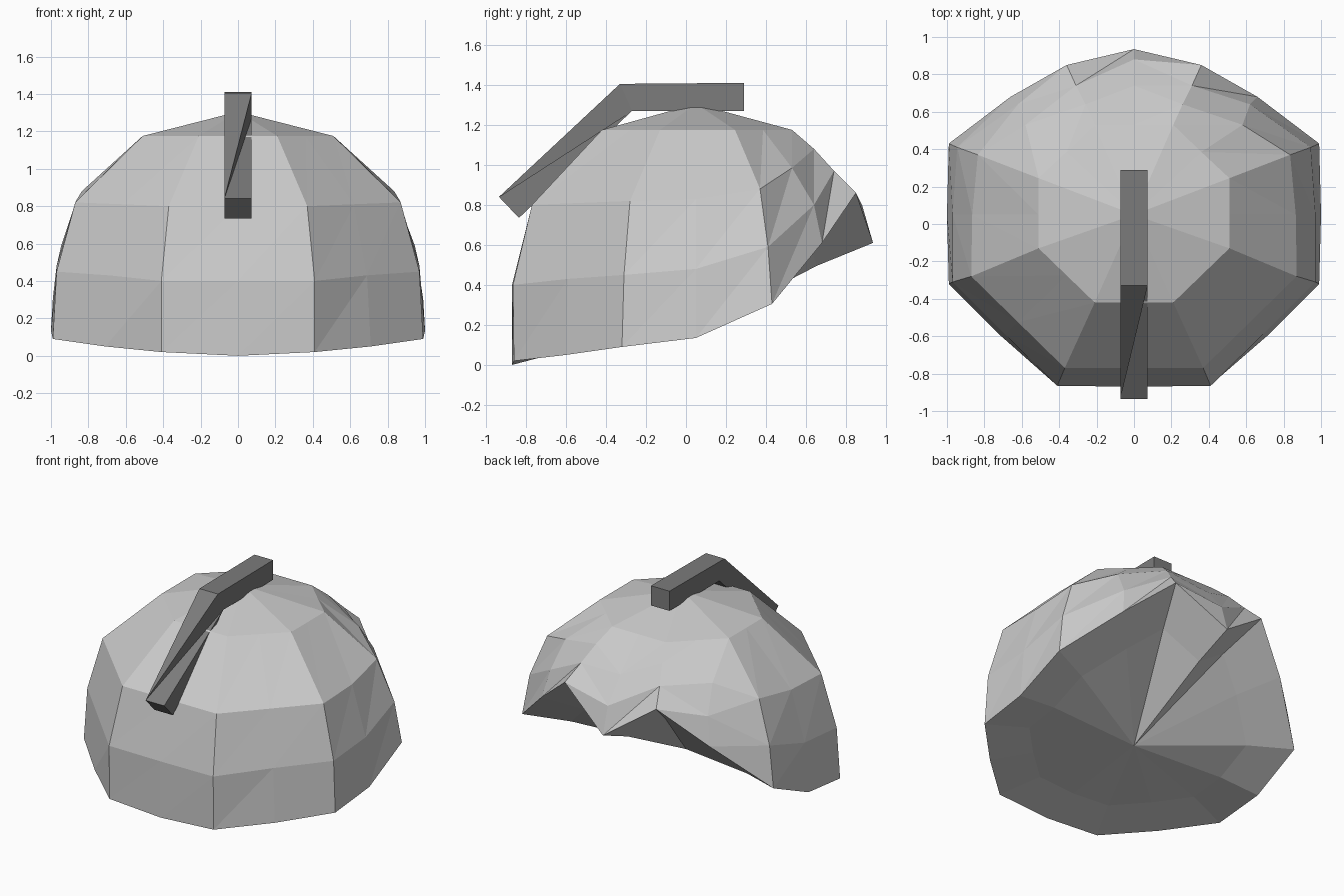
import bpy, bmesh
from mathutils import Vector

if "Cube" in bpy.data.objects:
    bpy.data.objects.remove(bpy.data.objects["Cube"])


def finish(bm, name):
    bmesh.ops.recalc_face_normals(bm, faces=bm.faces[:])
    me = bpy.data.meshes.new(name)
    bm.to_mesh(me)
    bm.free()
    ob = bpy.data.objects.new(name, me)
    bpy.context.collection.objects.link(ob)
    return ob


# Half rings of the dome, front centre to back centre on the +x side
rings = [
    [(0, -.42, 1.175), (.21, -.42, 1.175), (.36, -.275, 1.175), (.51, -.13, 1.175), (.51, .05, 1.175),
     (.51, .245, 1.175), (.36, .385, 1.175), (.21, .53, 1.175), (0, .53, 1.175)],
    [(0, -.77, .8), (.37, -.77, .8), (.62, -.525, .81), (.87, -.28, .82), (.865, .05, .83),
     (.835, .37, .88), (.58, .53, .985), (.26, .64, 1.08), (0, .74, .97)],
    [(0, -.87, .4), (.41, -.865, .4), (.69, -.59, .43), (.97, -.31, .45), (.97, .05, .48),
     (.945, .41, .59), (.62, .64, .8), (.31, .74, .97), (0, .88, .8)],
    [(0, -.87, 0), (.41, -.86, .02), (.71, -.6, .05), (.99, -.32, .09), (1, .05, .135),
     (.99, .43, .305), (.66, .68, .61), (.36, .85, .86), (0, .935, .61)],
]
APEX = Vector((0, .05, 1.305))
BASE = Vector((0, 0, .156))


def full_ring(half):
    # runs from the front, over -x to the back, and returns over +x
    return [Vector((-x, y, z)) for x, y, z in half] + [Vector(p) for p in half[-2:0:-1]]


# Dome shell with a notched back rim and a nearly flat underside
bm = bmesh.new()
loops = [full_ring(r) for r in rings]
rim = loops[-1]
loops.append([BASE.lerp(p, .7) + Vector((0, 0, .022)) for p in rim])
verts = [[bm.verts.new(p) for p in loop] for loop in loops]
n = len(rim)
top, base = bm.verts.new(APEX), bm.verts.new(BASE)
for j in range(n):
    k = (j + 1) % n
    bm.faces.new((top, verts[0][j], verts[0][k]))
    for up, low in zip(verts, verts[1:]):
        bm.faces.new((up[j], low[j], low[k]))
        bm.faces.new((up[j], low[k], up[k]))
    bm.faces.new((base, verts[-1][k], verts[-1][j]))
finish(bm, "dome")

# Bent bar over the crown; its sloping part has a creased, cut-away right edge
profile = [(.29, 1.27), (.29, 1.41), (-.33, 1.405), (-.935, .84), (-.835, .735), (-.27, 1.27)]
bm = bmesh.new()
L, R = [[bm.verts.new((x, y, z)) for y, z in profile] for x in (-.073, .073)]
bm.faces.new(L)
bm.faces.new((R[0], R[1], R[2], R[5]))
bm.faces.new((R[5], R[3], R[4]))
for i in (0, 1, 3, 4, 5):
    k = (i + 1) % 6
    bm.faces.new((L[i], L[k], R[k], R[i]))
for tri in ((L[2], R[2], L[3]), (R[2], R[5], L[3]), (R[5], R[3], L[3])):
    bm.faces.new(tri)
bar = finish(bm, "crest_bar")
mat = bpy.data.materials.new("dark_grey")
mat.diffuse_color = (.2, .2, .2, 1)
mat.use_nodes = True
mat.node_tree.nodes["Principled BSDF"].inputs["Base Color"].default_value = mat.diffuse_color
bar.data.materials.append(mat)
